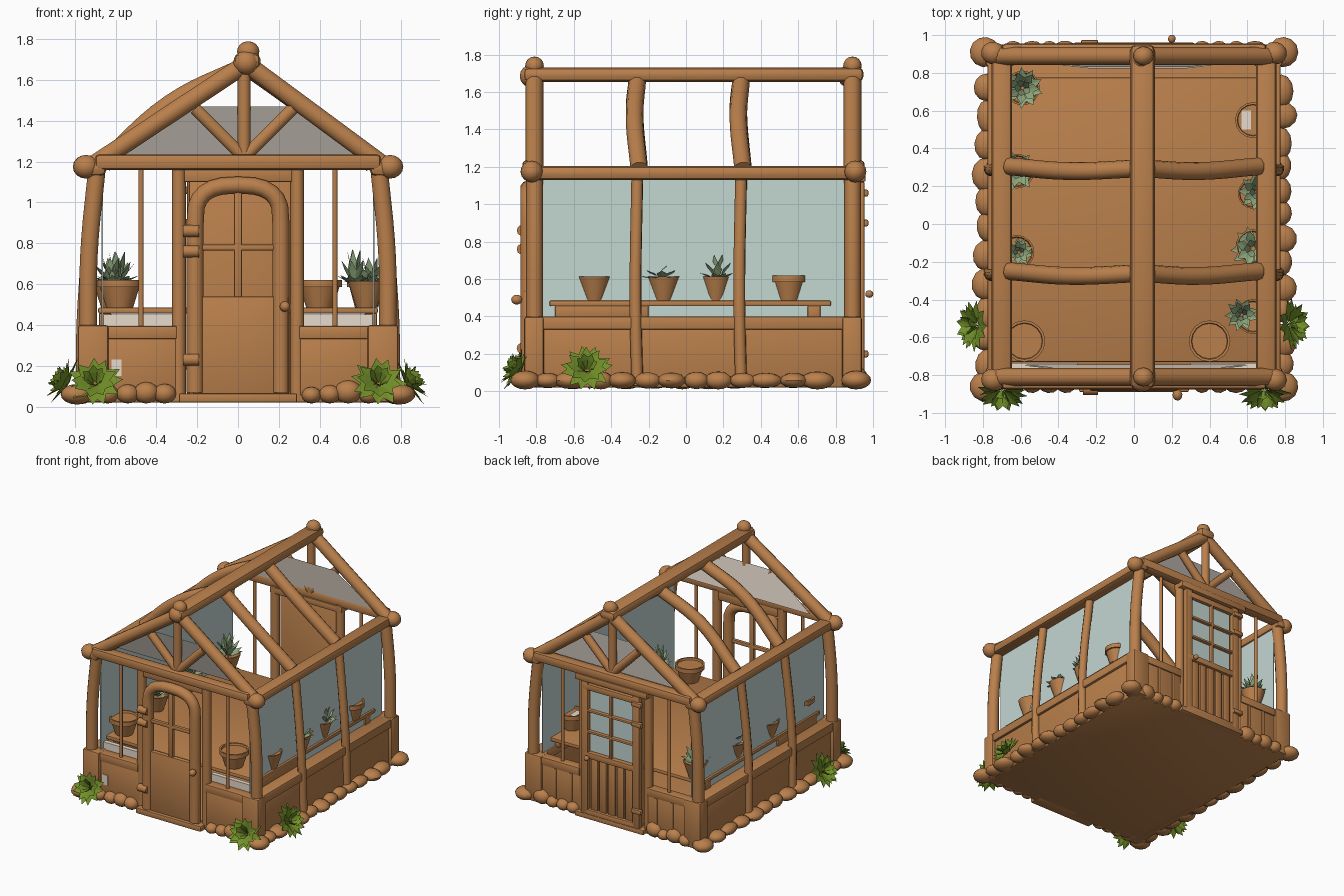
import bpy, bmesh, math, random
from mathutils import Vector, Matrix

random.seed(4)
if "Cube" in bpy.data.objects:
    bpy.data.objects.remove(bpy.data.objects["Cube"])


def material(name, rgb):
    mat = bpy.data.materials.new(name)
    mat.use_nodes = True
    mat.diffuse_color = (*rgb, 1)
    mat.node_tree.nodes["Principled BSDF"].inputs["Base Color"].default_value = (*rgb, 1)
    return mat


WOOD = material("warm wood", (.49, .215, .072))
GLASS = material("pale glass", (.55, .68, .64))
CREAM = material("cream plaster", (.88, .78, .67))
SMOKE = material("smoky gable glass", (.44, .4, .36))
LEAF = material("garden leaf", (.17, .28, .022))
SAGE = material("sage leaf", (.28, .4, .21))
FRONT, BACK = -.81, .89


def add(name, mesh, mat, smooth=True):
    obj = bpy.data.objects.new(name, mesh)
    bpy.context.collection.objects.link(obj)
    mesh.materials.clear()
    mesh.materials.append(mat)
    if smooth:
        bpy.ops.object.select_all(action='DESELECT')
        obj.select_set(True)
        bpy.context.view_layer.objects.active = obj
        bpy.ops.object.shade_smooth_by_angle(angle=math.radians(40))
    return obj


def from_bmesh(name, bm, mat, smooth=True):
    mesh = bpy.data.meshes.new(name)
    bm.to_mesh(mesh)
    bm.free()
    return add(name, mesh, mat, smooth)


def box(name, x, y, z, mat=WOOD, bevel=.008):
    """Box from (low, high) ranges, with softened edges."""
    bm = bmesh.new()
    bmesh.ops.create_cube(bm, size=1)
    for v in bm.verts:
        v.co = [(r[0] + r[1]) / 2 + c * (r[1] - r[0]) for c, r in zip(v.co, (x, y, z))]
    if bevel:
        bmesh.ops.bevel(bm, geom=bm.edges[:], offset=bevel, segments=2, affect='EDGES', profile=.5)
    return from_bmesh(name, bm, mat)


def log(name, points, radius, curved=False):
    """Round timber along a path."""
    data = bpy.data.curves.new(name, 'CURVE')
    data.dimensions = '3D'
    data.bevel_depth = radius
    data.bevel_resolution = 3
    data.use_fill_caps = True
    if curved:
        line = data.splines.new('BEZIER')
        line.bezier_points.add(len(points) - 1)
        for p, co in zip(line.bezier_points, points):
            p.co = co
            p.handle_left_type = p.handle_right_type = 'AUTO'
        line.resolution_u = 6
    else:
        line = data.splines.new('POLY')
        line.points.add(len(points) - 1)
        for p, co in zip(line.points, points):
            p.co = (*co, 1)
    temp = bpy.data.objects.new("temp", data)
    bpy.context.collection.objects.link(temp)
    graph = bpy.context.evaluated_depsgraph_get()
    mesh = bpy.data.meshes.new_from_object(temp.evaluated_get(graph))
    bpy.data.objects.remove(temp)
    return add(name, mesh, WOOD)


def ball(name, centre, size):
    bm = bmesh.new()
    bmesh.ops.create_uvsphere(bm, u_segments=12, v_segments=8, radius=1)
    turn = Matrix.Rotation(random.uniform(-.25, .25), 4, 'Z')
    bmesh.ops.transform(bm, matrix=Matrix.Translation(centre) @ turn @ Matrix.Diagonal((*size, 1)), verts=bm.verts)
    return from_bmesh(name, bm, WOOD)


PLAIN = ((.55, .485), (1, .615), (.9, .615), (.85, .6))
RIMMED = ((.6, .485), (.88, .585), (1, .585), (1, .62), (.88, .62), (.85, .605))


def pot(name, x, y, r, profile):
    """Lathe a tapered pot standing on the staging."""
    bm = bmesh.new()
    rings = []
    for scale, z in profile:
        rings.append(bmesh.ops.create_circle(bm, segments=16, radius=r * scale,
                                             matrix=Matrix.Translation((x, y, z)))["verts"])
    for a, b in zip(rings, rings[1:]):
        for i in range(16):
            j = (i + 1) % 16
            bm.faces.new((a[i], a[j], b[j], b[i]))
    bm.faces.new(rings[0][::-1])
    bm.faces.new(rings[-1])
    bmesh.ops.recalc_face_normals(bm, faces=bm.faces)
    from_bmesh(name, bm, WOOD)


def rosette(name, centre, aim, reach, height, mat, leaves=9):
    """Rings of pointed, folded leaves that open toward the aim direction."""
    bm = bmesh.new()
    for ring, (out, rise) in enumerate(((1, .3), (.8, .7), (.4, 1))):
        for i in range(leaves - 2 * ring):
            a = math.tau * (i + ring / 2) / (leaves - 2 * ring) + random.uniform(-.15, .15)
            d = Vector((math.cos(a), math.sin(a), 0))
            side = Vector((-d.y, d.x, 0)) * reach * .22
            base = d * reach * .06
            mid = d * reach * out * .6 + Vector((0, 0, height * rise * .6))
            tip = d * reach * out + Vector((0, 0, height * rise))
            lift = Vector((0, 0, reach * .04))
            b, m, t, l, r = [bm.verts.new(p) for p in (base, mid, tip, mid + side + lift, mid - side + lift)]
            for face in ((b, m, l), (b, r, m), (m, t, l), (m, r, t)):
                bm.faces.new(face)
    turn = Vector(aim).to_track_quat('Z', 'Y').to_matrix().to_4x4()
    bmesh.ops.transform(bm, matrix=Matrix.Translation(centre) @ turn, verts=bm.verts)
    for v in bm.verts:
        v.co.z = max(v.co.z, .01)
    from_bmesh(name, bm, mat, False)


# Floor and full width staging
box("floor", (-.75, .75), (-.84, .92), (.02, .06))
box("staging", (-.685, .685), (-.73, .775), (.455, .485))

for s, side in ((-1, "right"), (1, "left")):
    def sx(a, b):
        return tuple(sorted((s * a, s * b)))

    # Side wall, glazing and staging supports
    box(f"{side}_low_wall", sx(.68, .755), (-.78, .86), (.02, .38))
    box(f"{side}_sill", sx(.65, .775), (-.78, .86), (.33, .4))
    box(f"{side}_glass", sx(.662, .668), (-.8, .88), (.39, 1.16), GLASS, 0)
    box(f"{side}_staging_rail", sx(.62, .68), (-.7, -.2), (.39, .46))
    box(f"{side}_staging_block", sx(.62, .68), (.65, .72), (.39, .46))
    box(f"{side}_plaster_strip", sx(.3, .66), (-.77, -.735), (.39, .45), CREAM, 0)

    # Corner blocks, posts and gable walls
    for y, end in ((FRONT, "front"), (BACK, "back")):
        box(f"{end}_{side}_corner_block", sx(.635, .785), (y - .055, y + .05), (.02, .4), bevel=.015)
        log(f"{end}_{side}_post", [(s * .735, y, .38), (s * .73, y, .75), (s * .69, y, 1.18)], .045, True)
        box(f"{end}_{side}_low_wall", sx(.3, .66), (y - .03, y + .03), (.04, .34))
        box(f"{end}_{side}_sill", sx(.3, .66), (y - .04, y + .04), (.33, .395))
        log(f"{end}_{side}_mullion", [(s * .475, y, .39), (s * .475, y, 1.17)], .013)
        log(f"{end}_{side}_door_post", [(s * .29, y, .03), (s * .29, y, 1.18)], .034)
        log(f"{end}_{side}_rafter", [(s * .73, y, 1.17), (.04, y, 1.68)], .047)
        log(f"{end}_{side}_strut", [(.03, y, 1.22), (.03 + s * .24, y, 1.46)], .032)
        ball(f"{end}_{side}_eave_knob", (s * .745, y + math.copysign(.015, y), 1.175), (.065, .06, .058))
    for x in (.38, .52):
        box("back_wall_batten", sx(x - .012, x + .012), (BACK + .025, BACK + .038), (.06, .33), bevel=.003)

    # Eaves, side posts and bowed rafters
    box(f"{side}_eave_beam", sx(.645, .755), (-.87, .95), (1.13, 1.205), bevel=.028)
    for y in (-.26, .295):
        log(f"{side}_side_post", [(s * .765, y, .03), (s * .755, y - .01, .5), (s * .69, y, 1.18)], .032, True)
        log(f"{side}_bowed_rafter", [(s * .66, y + .01, 1.19), (s * .33, y - .015, 1.485 if s < 0 else 1.46),
                                     (.04, y, 1.67)], .047, True)

# Gable frames and ridge
box("ridge_beam", (-.02, .11), (-.87, .95), (1.655, 1.732), bevel=.03)
for y, end, d in ((FRONT, "front", -1), (BACK, "back", 1)):
    tie = y + d * .02
    box(f"{end}_tie_beam", (-.7, .7), (tie - .045, tie + .045), (1.16, 1.235), bevel=.02)
    log(f"{end}_king_post", [(.03, y, 1.2), (.03, y, 1.68)], .032)
    ball(f"{end}_ridge_ball", (.04, y - .02, 1.685), (.065, .06, .06))
    ball(f"{end}_ridge_top", (.05, y, 1.74), (.055, .05, .05))
    # Leaning gable pane, smoky outside and pale inside
    for label, mat, inset in (("outer", SMOKE, 0), ("inner", CREAM, .006)):
        bm = bmesh.new()
        bm.faces.new([bm.verts.new((x, y - d * (.04 + inset) - lean, z)) for x, lean, z in
                      ((-.58, -.02, 1.23), (.6, -.02, 1.23), (.28, .02, 1.47), (-.24, .02, 1.47))])
        if d * (1 if label == "outer" else -1) > 0:
            bmesh.ops.reverse_faces(bm, faces=bm.faces)
        from_bmesh(f"{end}_gable_pane_{label}", bm, mat, False)

# Arched front door with open lights
door_y = FRONT - .035
box("front_door_panel", (-.22, .25), (door_y - .02, door_y + .02), (.06, .54))
arch = [(-.21, door_y, .07), (-.21, door_y, .9)]
for i in range(1, 12):
    a = math.pi * (1 - i / 12)
    c, h = math.cos(a), math.sin(a)
    arch.append((.21 * math.copysign(abs(c) ** .75, c), door_y, .92 + .165 * h ** .75))
arch += [(.21, door_y, .9), (.21, door_y, .07)]
log("front_door_arch", arch, .042)
box("front_door_middle_bar", (-.02, .02), (door_y - .015, door_y + .015), (.52, 1.08))
box("front_door_cross_bar", (-.2, .2), (door_y - .015, door_y + .015), (.765, .795))
box("front_door_head", (-.28, .28), (FRONT - .02, FRONT + .02), (1.1, 1.17))
box("front_threshold", (-.29, .29), (-.89, -.78), (.02, .065))
for z in (.23, .76, .86):
    log("front_hinge", [(-.27, door_y - .03, z), (-.19, door_y - .03, z)], .03)
ball("front_door_knob", (.23, door_y - .06, .49), (.026, .03, .026))
box("front_plaster_patch", (-.62, -.57), (FRONT - .036, FRONT - .03), (.15, .23), CREAM, 0)

# Back door with six panes over planks
box("back_door_panel", (-.24, .26), (BACK - .01, BACK + .03), (.05, 1.12))
box("back_door_glass", (-.18, .2), (BACK + .03, BACK + .038), (.56, 1.06), GLASS, 0)
outer = (BACK + .02, BACK + .065)
for x in (-.22, .24):
    box("back_door_stile", (x - .03, x + .03), outer, (.04, 1.12))
for z in (.07, .53, 1.08):
    box("back_door_rail", (-.24, .26), outer, (z - .025, z + .025))
box("back_door_middle_bar", (0, .02), outer, (.54, 1.08))
for z in (.72, .89):
    box("back_door_cross_bar", (-.2, .22), outer, (z - .01, z + .01))
for i in range(5):
    x = -.145 + i * .0775
    box("back_door_plank", (x - .032, x + .032), (BACK + .02, BACK + .045), (.08, .52))
box("back_door_head", (-.32, .32), (BACK - .03, BACK + .07), (1.12, 1.17))
box("back_threshold", (-.29, .32), (BACK - .03, BACK + .07), (.02, .06))
for z in (.2, .9, 1.06):
    box("back_hinge", (-.28, -.19), (BACK + .05, BACK + .085), (z - .018, z + .018))
ball("back_door_knob", (.2, BACK + .09, .52), (.02, .022, .02))

# Foundation stones
for s in (-1, 1):
    y = -.74
    while y < .85:
        r = random.uniform(.065, .095)
        ball("side_stone", (s * .78, y, .058), (random.uniform(.05, .085), r, random.uniform(.04, .048)))
        y += r * 1.75
    for y in (-.86, .91):
        ball("corner_stone", (s * .79, y, .06), (.08, .08, .05))
    for y in (-.84, .915):
        for x in (.36, .45, .54, .64):
            size = random.uniform(.04, .06)
            ball("end_stone", (s * x, y, size + .015), (size * 1.2, .055, size))

# Pots, potted plants and garden plants
for x, y in ((-.59, .72), (-.62, .28), (-.62, -.15), (.63, .16), (.63, -.12), (.63, -.49)):
    pot("small_pot", x, y, .08 if y == .16 else .092, PLAIN)
for x, y in ((-.58, -.62), (.4, -.62), (.63, .55)):
    pot("rimmed_pot", x, y, .11 if y < 0 else .095, RIMMED)
box("pot_filling", (.57, .62), (.5, .6), (.605, .612), CREAM, 0)
for x, y, reach, high in ((-.59, .72, .11, .17), (-.62, .28, .11, .14), (-.61, -.15, .08, .08),
                          (.65, .17, .1, .14), (.63, -.13, .12, .08), (.57, -.48, .09, .18)):
    rosette("potted_plant", (x, y, .59), (0, 0, 1), reach, high, SAGE)
for x, y, aim in ((-.7, -.88, (-.1, -1, .6)), (.69, -.88, (.1, -1, .6)),
                  (-.83, -.54, (-1, 0, .6)), (.82, -.53, (1, 0, .6))):
    rosette("garden_plant", (x, y, .11), aim, .14, .09, LEAF, 11)
